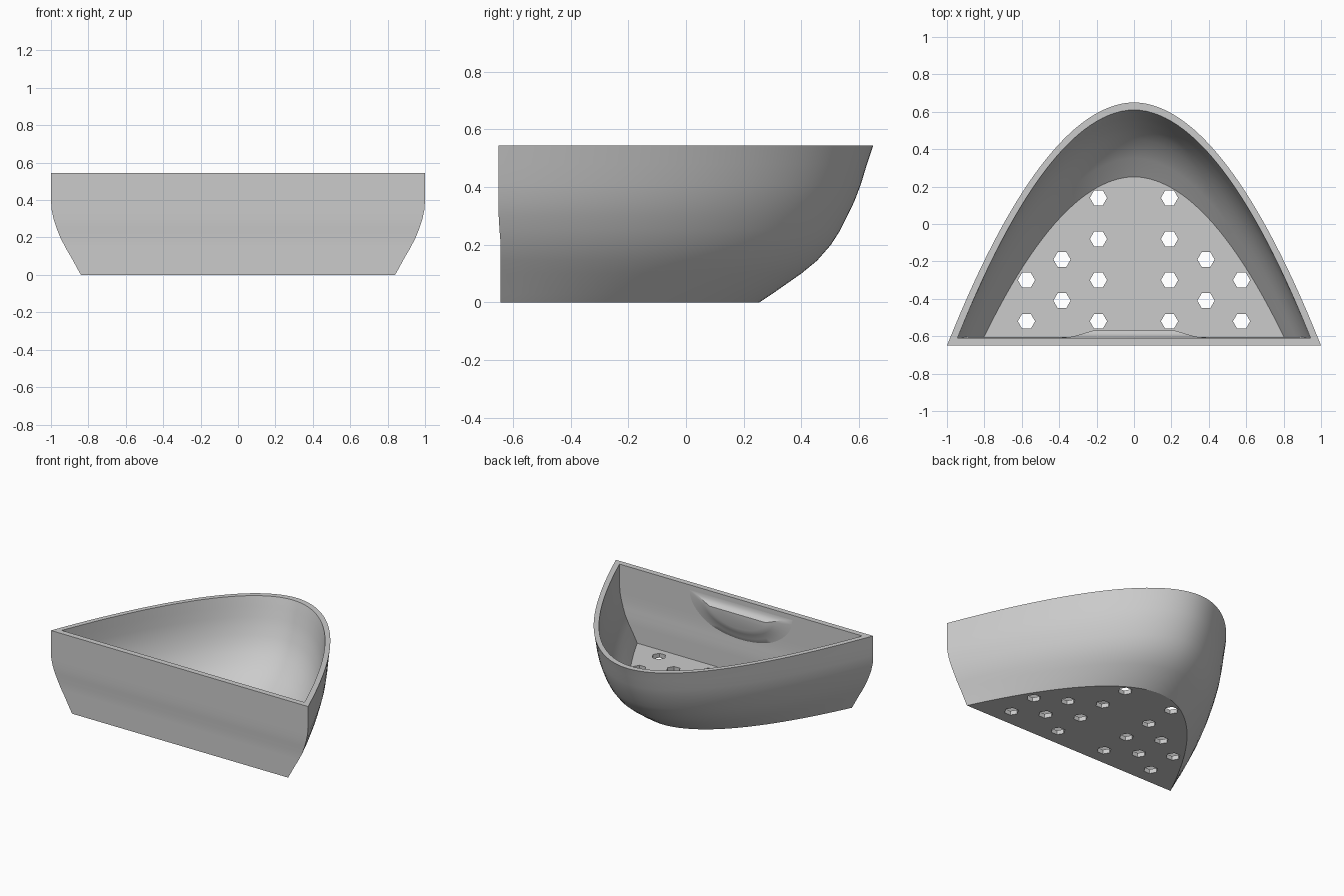
import bpy, bmesh, math

default = bpy.data.objects.get("Cube")
if default:
    bpy.data.objects.remove(default, do_unlink=True)

# One plain grey for the whole tray
grey = bpy.data.materials.new("light_grey")
grey.use_nodes = True
grey.diffuse_color = (0.6, 0.6, 0.6, 1)
grey.node_tree.nodes["Principled BSDF"].inputs["Base Color"].default_value = (0.6, 0.6, 0.6, 1)

SEGMENTS = 56
FLOOR = 0.03
TOP = 0.545
# Wall profile: height, half width at the front, depth of the rounded tip, front plane
LEVELS = [(0, 0.84, 0.255, -0.643), (FLOOR, 0.857, 0.30, -0.643),
          (0.1, 0.895, 0.40, -0.643), (0.145, 0.922, 0.455, -0.643),
          (0.2, 0.95, 0.503, -0.643), (0.25, 0.97, 0.535, -0.647),
          (0.3, 0.986, 0.56, -0.65), (0.35, 0.997, 0.584, -0.65),
          (0.41, 1.0, 0.607, -0.65), (0.48, 1.0, 0.628, -0.65),
          (TOP, 1.0, 0.65, -0.65)]


def make_object(name, bm):
    bmesh.ops.recalc_face_normals(bm, faces=bm.faces)
    mesh = bpy.data.meshes.new(name)
    bm.to_mesh(mesh)
    bm.free()
    mesh.materials.append(grey)
    obj = bpy.data.objects.new(name, mesh)
    bpy.context.collection.objects.link(obj)
    return obj


def loft(bm, rings):
    """Skin closed rings of points and cap both ends."""
    loops = [[bm.verts.new(p) for p in ring] for ring in rings]
    for a, b in zip(loops, loops[1:]):
        for i in range(len(a)):
            j = (i + 1) % len(a)
            bm.faces.new((a[i], a[j], b[j], b[i]))
    bm.faces.new(loops[0])
    bm.faces.new(loops[-1])


def smooth(obj, degrees):
    bpy.ops.object.select_all(action="DESELECT")
    obj.select_set(True)
    bpy.context.view_layer.objects.active = obj
    bpy.ops.object.shade_smooth_by_angle(angle=math.radians(degrees))


def outline(z, half, tip, front):
    """Parabola-like plan closed by a straight front."""
    steps = [2 * i / SEGMENTS - 1 for i in range(SEGMENTS + 1)]
    return [(half * s, tip - (tip - front) * abs(s) ** 1.93, z) for s in steps]


# Tray shell: up the outside, over the rim and down the inside to the floor
outer = [outline(*level) for level in LEVELS]
inner = [outline(z, half - 0.056, tip - (0.04 if z > 0.2 else 0.048), front + 0.04)
         for z, half, tip, front in reversed(LEVELS[1:])]
bm = bmesh.new()
loft(bm, outer + inner)
tray = make_object("tray", bm)

# Hexagonal drain holes through the floor
bm = bmesh.new()
for x, rows in ((0.19, (0.14, -0.08, -0.30, -0.52)),
                (0.385, (-0.19, -0.41)),
                (0.575, (-0.30, -0.52))):
    for side in (-1, 1):
        for y in rows:
            rim = [(side * x + 0.046 * math.cos(i * math.pi / 3),
                    y + 0.046 * math.sin(i * math.pi / 3)) for i in range(6)]
            loft(bm, [[(px, py, z) for px, py in rim] for z in (-0.05, 0.08)])
cutter = make_object("drain_hole_cutter", bm)
cutter.hide_render = True
bpy.context.view_layer.objects.active = tray
cut = tray.modifiers.new("drain_holes", "BOOLEAN")
cut.operation = "DIFFERENCE"
cut.solver = "EXACT"
cut.object = cutter
bpy.ops.object.modifier_apply(modifier=cut.name)
bpy.data.objects.remove(cutter, do_unlink=True)
smooth(tray, 30)

# Rounded boss on the inside of the front wall, with a sloping upper face
ARC = 24
bm = bmesh.new()
rings = []
for y, half, top, drop in ((-0.63, 0.42, 0.52, 0.28), (-0.61, 0.40, 0.51, 0.25),
                           (-0.602, 0.33, 0.495, 0.205), (-0.585, 0.27, 0.475, 0.15),
                           (-0.57, 0.22, 0.46, 0.10)):
    angles = [math.pi * i / ARC for i in range(ARC + 1)]
    rings.append([(half * math.cos(a), y, top - drop * math.sin(a)) for a in angles])
loft(bm, rings)
boss = make_object("front_wall_boss", bm)
smooth(boss, 35)
